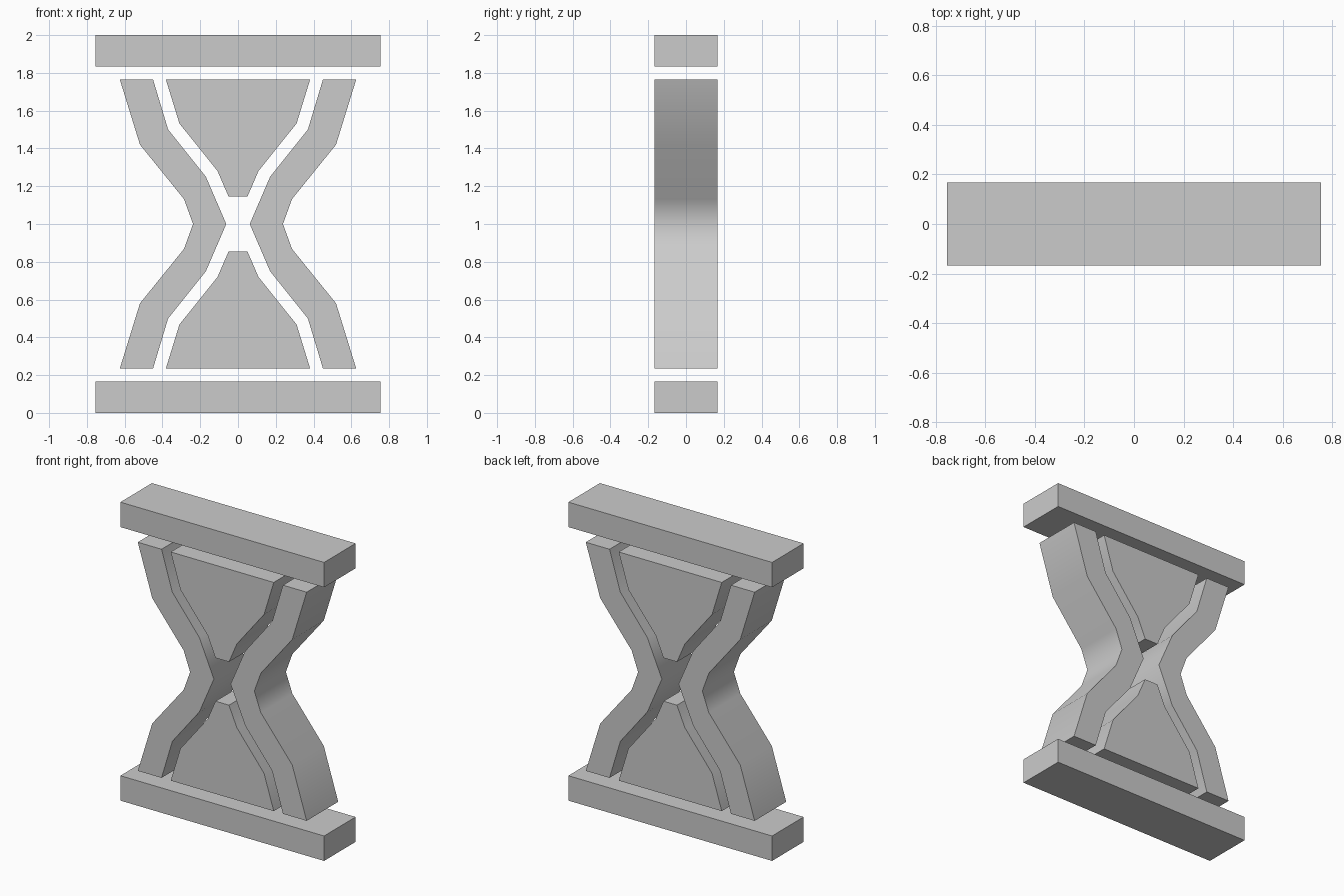
import bpy, bmesh, math

if "Cube" in bpy.data.objects:
    bpy.data.objects.remove(bpy.data.objects["Cube"])

DEPTH = 0.167   # half thickness in y
MID = 1.0       # height of the waist


def extrude_profile(name, pts, smooth=False):
    """Extrude an (x, z) outline symmetrically along y."""
    bm = bmesh.new()
    face = bm.faces.new([bm.verts.new((x, -DEPTH, z)) for x, z in pts])
    res = bmesh.ops.extrude_face_region(bm, geom=[face])
    verts = [g for g in res["geom"] if isinstance(g, bmesh.types.BMVert)]
    bmesh.ops.translate(bm, verts=verts, vec=(0, 2 * DEPTH, 0))
    bmesh.ops.recalc_face_normals(bm, faces=bm.faces)
    mesh = bpy.data.meshes.new(name)
    bm.to_mesh(mesh)
    bm.free()
    obj = bpy.data.objects.new(name, mesh)
    bpy.context.collection.objects.link(obj)
    if smooth:
        bpy.ops.object.select_all(action='DESELECT')
        obj.select_set(True)
        bpy.context.view_layer.objects.active = obj
        bpy.ops.object.shade_smooth_by_angle(angle=math.radians(50))
    return obj


def flip_z(pts):
    return [(x, 2 * MID - z) for x, z in reversed(pts)]


def flip_x(pts):
    return [(-x, z) for x, z in reversed(pts)]


# Top and bottom plates
plate = [(-0.755, 0), (0.755, 0), (0.755, 0.167), (-0.755, 0.167)]
extrude_profile("bottom_plate", plate)
extrude_profile("top_plate", flip_z(plate))

# Glass walls: upper half outlines, mirrored about the waist
outer = [(0.626, 1.766), (0.519, 1.42), (0.286, 1.132)]
inner = [(0.17, 1.25), (0.37, 1.50), (0.45, 1.766)]
wall = (outer + [(0.238, MID)] + flip_z(outer)
        + flip_z(inner) + [(0.062, MID)] + inner)
extrude_profile("right_glass_wall", wall, True)
extrude_profile("left_glass_wall", flip_x(wall), True)

# Sand blocks in both bulbs
side = [(0.382, 1.766), (0.31, 1.532), (0.108, 1.28), (0.05, 1.145)]
sand = side + flip_x(side)
extrude_profile("upper_sand", sand, True)
extrude_profile("lower_sand", flip_z(sand), True)
